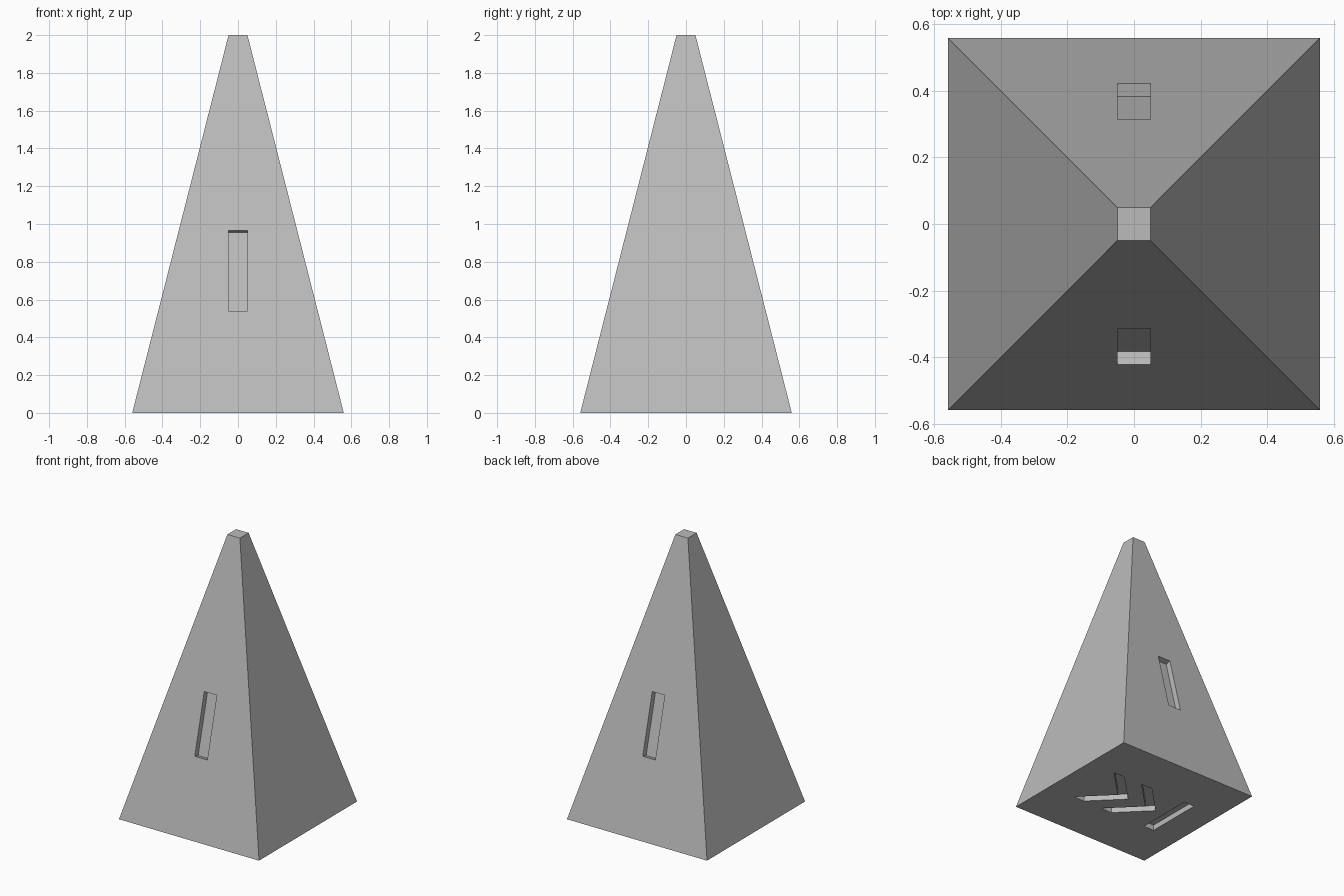
import bpy, bmesh, math
from mathutils import Matrix, Vector

if "Cube" in bpy.data.objects:
    bpy.data.objects.remove(bpy.data.objects["Cube"], do_unlink=True)

BASE, TIP, HEIGHT, DEPTH = 0.56, 0.05, 2.0, 0.04
LEAN = math.atan((BASE - TIP) / HEIGHT)

grey = bpy.data.materials.new("plain grey")
grey.use_nodes = True
colour = (0.5, 0.5, 0.5, 1)
grey.diffuse_color = colour
grey.node_tree.nodes["Principled BSDF"].inputs["Base Color"].default_value = colour


def add_prism(bm, outline, matrix):
    """Extrude an outline from -DEPTH to +DEPTH, then place it."""
    low = [bm.verts.new(matrix @ Vector((x, y, -DEPTH))) for x, y in outline]
    high = [bm.verts.new(matrix @ Vector((x, y, DEPTH))) for x, y in outline]
    bm.faces.new(low[::-1])
    bm.faces.new(high)
    for i in range(len(outline)):
        j = (i + 1) % len(outline)
        bm.faces.new((low[i], low[j], high[j], high[i]))


def rectangle(x, y):
    return [(-x, -y), (x, -y), (x, y), (-x, y)]


def finish(bm, name):
    bmesh.ops.recalc_face_normals(bm, faces=bm.faces[:])
    mesh = bpy.data.meshes.new(name)
    bm.to_mesh(mesh)
    bm.free()
    mesh.materials.append(grey)
    obj = bpy.data.objects.new(name, mesh)
    bpy.context.collection.objects.link(obj)
    return obj


# Tapered four-sided body
bm = bmesh.new()
bmesh.ops.create_cone(
    bm, cap_ends=True, segments=4, depth=HEIGHT,
    radius1=BASE * math.sqrt(2), radius2=TIP * math.sqrt(2),
    matrix=Matrix.Translation((0, 0, HEIGHT / 2)) @ Matrix.Rotation(math.pi / 4, 4, "Z"))
body = finish(bm, "tapered_body")

bm = bmesh.new()
# Slots on the front and back, cut square to the sloping faces
slot_z = 0.752
slot_y = BASE - slot_z * math.tan(LEAN)
for turn in (0, math.pi):
    place = (Matrix.Rotation(turn, 4, "Z")
             @ Matrix.Translation((0, -slot_y, slot_z))
             @ Matrix.Rotation(math.pi / 2 - LEAN, 4, "X"))
    add_prism(bm, rectangle(0.05, 0.22), place)

# Two chevron grooves and a bar groove under the base
chevron = [(0.35, 0.21), (0.14, 0), (0.35, -0.21),
           (0.262, -0.21), (0.052, 0), (0.262, 0.21)]
for shift in (0, -0.24):
    add_prism(bm, chevron, Matrix.Translation((shift, 0, 0)))
add_prism(bm, rectangle(0.042, 0.21), Matrix.Translation((-0.305, 0, 0)))
cutter = finish(bm, "groove_cutter")
cutter.hide_render = True

# Cut the grooves and keep only the finished body
cut = body.modifiers.new("grooves", "BOOLEAN")
cut.operation = "DIFFERENCE"
cut.solver = "EXACT"
cut.object = cutter
bpy.context.view_layer.update()
graph = bpy.context.evaluated_depsgraph_get()
carved = bpy.data.meshes.new_from_object(body.evaluated_get(graph))
body.modifiers.clear()
body.data = carved
bpy.data.objects.remove(cutter, do_unlink=True)
